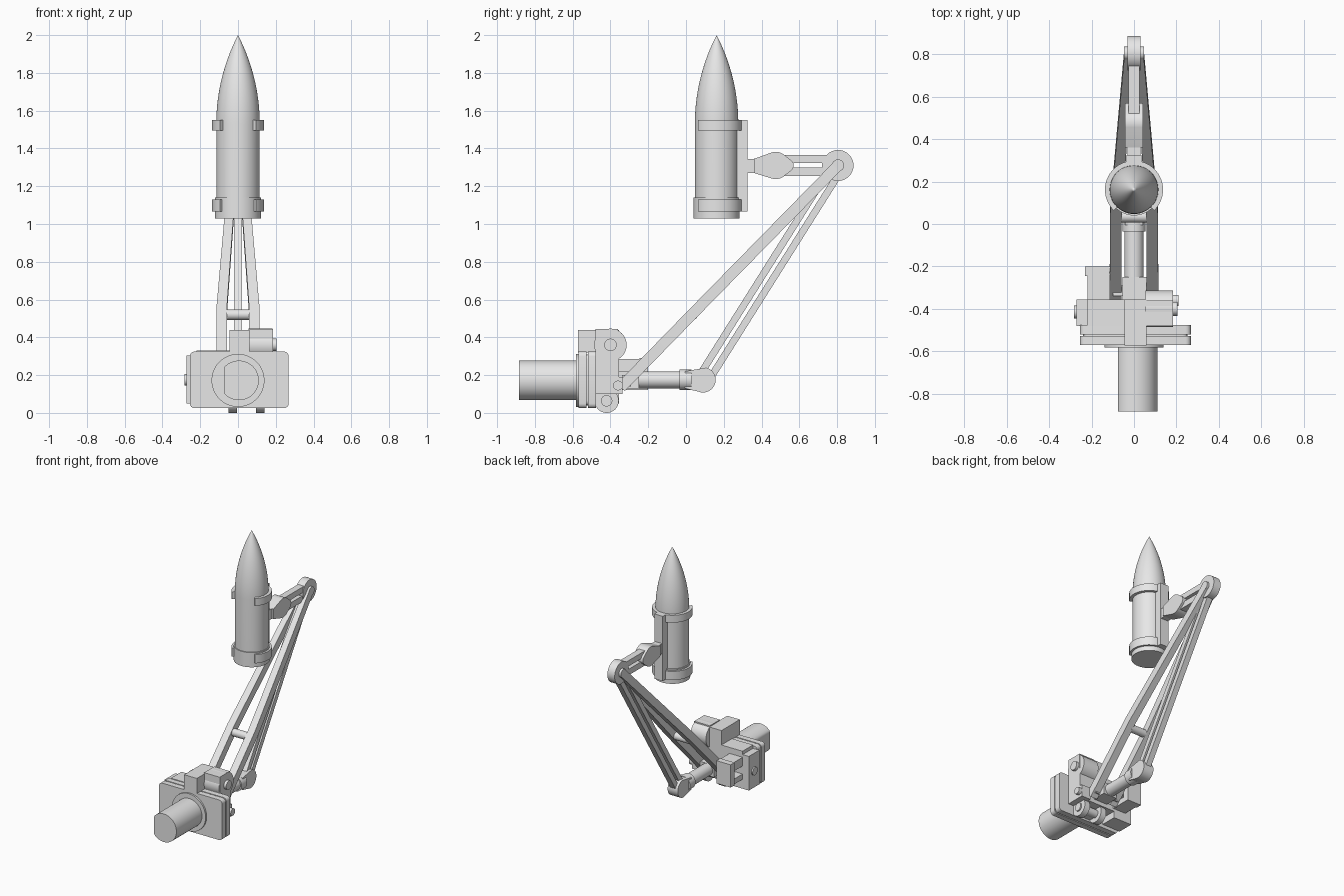
import bpy, bmesh, math
from mathutils import Vector

if "Cube" in bpy.data.objects:
    bpy.data.objects.remove(bpy.data.objects["Cube"], do_unlink=True)

grey = bpy.data.materials.new("plain_grey")
grey.use_nodes = True
grey.diffuse_color = (0.8, 0.8, 0.8, 1)
grey.node_tree.nodes["Principled BSDF"].inputs["Base Color"].default_value = (0.8, 0.8, 0.8, 1)


def finish(name, bm):
    bmesh.ops.recalc_face_normals(bm, faces=bm.faces)
    mesh = bpy.data.meshes.new(name)
    bm.to_mesh(mesh)
    bm.free()
    mesh.materials.append(grey)
    obj = bpy.data.objects.new(name, mesh)
    bpy.context.collection.objects.link(obj)
    bpy.ops.object.select_all(action='DESELECT')
    obj.select_set(True)
    bpy.context.view_layer.objects.active = obj
    bpy.ops.object.shade_smooth_by_angle(angle=math.radians(30))
    return obj


def prism(name, axis, pts, a, b):
    """Extrude a flat outline along an axis from a to b."""
    def place(p, t):
        return {'x': (t, p[0], p[1]), 'y': (p[0], t, p[1]), 'z': (p[0], p[1], t)}[axis]
    bm = bmesh.new()
    face = bm.faces.new([bm.verts.new(place(p, a)) for p in pts])
    ext = bmesh.ops.extrude_face_region(bm, geom=[face])
    shift = Vector(place((0, 0), b - a))
    bmesh.ops.translate(bm, vec=shift, verts=[v for v in ext["geom"] if isinstance(v, bmesh.types.BMVert)])
    return finish(name, bm)


def arc(c, r, start, end, n=48):
    angles = [math.radians(start + (end - start) * i / n) for i in range(n + 1)]
    return [(c[0] + r * math.cos(t), c[1] + r * math.sin(t)) for t in angles]


def cyl(name, axis, c, r, a, b):
    return prism(name, axis, arc(c, r, 0, 360)[:-1], a, b)


def box(name, x, y, z):
    return prism(name, 'x', [(y[0], z[0]), (y[1], z[0]), (y[1], z[1]), (y[0], z[1])], *x)


def sweep(name, sections, thick):
    """Bar following (y, z, x_min, x_max) sections in a straight side-on line."""
    d = Vector(sections[-1][:2]) - Vector(sections[0][:2])
    n = Vector((-d.y, d.x)).normalized() * thick / 2
    bm = bmesh.new()
    rings = []
    for y, z, x0, x1 in sections:
        rings.append([bm.verts.new((x, y + s * n.x, z + s * n.y))
                      for x, s in ((x0, -1), (x1, -1), (x1, 1), (x0, 1))])
    for r0, r1 in zip(rings, rings[1:]):
        for i in range(4):
            j = (i + 1) % 4
            bm.faces.new((r0[i], r0[j], r1[j], r1[i]))
    bm.faces.new(rings[0])
    bm.faces.new(rings[-1])
    return finish(name, bm)


# Pointed shell: straight body with a tangent ogive nose
R, L, AXIS = 0.115, 0.47, (0, 0.162)
rho = (R * R + L * L) / (2 * R)
profile = [(0, 1.03), (0.122, 1.03), (0.122, 1.14), (R, 1.14)]
for i in range(25):
    d = L * i / 24
    profile.append((max(0, math.sqrt(rho * rho - d * d) + R - rho), 2 - L + d))
bm = bmesh.new()
verts = [bm.verts.new((r, 0, z)) for r, z in profile]
edges = [bm.edges.new(p) for p in zip(verts, verts[1:])]
bmesh.ops.spin(bm, geom=verts + edges, axis=(0, 0, 1), cent=(0, 0, 0), angle=math.tau, steps=48)
bmesh.ops.remove_doubles(bm, verts=bm.verts, dist=0.0002)
bmesh.ops.translate(bm, vec=(*AXIS, 0), verts=bm.verts)
finish("shell", bm)

# Open clips, the rail and the bracket behind the shell
clip = arc(AXIS, 0.137, -46, 226) + arc(AXIS, 0.112, 226, -46)
for name, z0, z1 in (("upper_clip", 1.495, 1.55), ("lower_clip", 1.065, 1.13)):
    prism(name, 'z', clip, z0, z1)
box("rail", (-0.035, 0.035), (0.27, 0.325), (1.065, 1.55))
box("rail_bracket", (-0.03, 0.03), (0.32, 0.38), (1.27, 1.345))

# Upper link: teardrop pivot, twin bars, elbow knuckle
ELBOW = (0.805, 1.31)
pivot = [(0.36, 1.345), (0.36, 1.27)] + arc((0.475, 1.31), 0.072, -105, -50, 8) \
    + arc((0.535, 1.31), 0.035, -50, 50, 10) + arc((0.475, 1.31), 0.072, 50, 105, 8)
prism("link_pivot", 'x', pivot, -0.042, 0.042)
for name, z0, z1 in (("upper_link_bar", 1.322, 1.365), ("lower_link_bar", 1.255, 1.3)):
    box(name, (-0.025, 0.025), (0.5, 0.8), (z0, z1))
box("link_web", (-0.025, 0.025), (0.72, 0.8), (1.26, 1.36))
cyl("elbow_knuckle", 'x', ELBOW, 0.082, -0.03, 0.03)
cyl("elbow_pin", 'x', ELBOW, 0.032, -0.047, 0.047)

# Pair of main arms that converge on the elbow, with cross pieces
for side, s in (("left", 1), ("right", -1)):
    sections = [(-0.345, 0.135, 0.058, 0.115), (0.06, 0.55, 0.058, 0.113), (*ELBOW, 0.003, 0.046)]
    sweep(side + "_main_arm", [(y, z, s * a, s * b) for y, z, a, b in sections], 0.058)
cyl("arm_cross_rod", 'x', (0.035, 0.52), 0.028, -0.065, 0.065)
box("arm_cross_bar", (-0.1, 0.1), (-0.34, -0.29), (0.14, 0.2))

# Twin-bar rear strut and its lower knuckle
FOOT = (0.09, 0.175)
d = Vector(ELBOW) - Vector(FOOT)
n = Vector((-d.y, d.x)).normalized() * 0.028
for name, s in (("front_strut_bar", 1), ("rear_strut_bar", -1)):
    sweep(name, [(p[0] + s * n.x, p[1] + s * n.y, -0.022, 0.022) for p in (FOOT, ELBOW)], 0.037)
foot = arc(FOOT, 0.067, -110, 75, 24) + [(-0.005, 0.22), (-0.005, 0.13)]
prism("foot_knuckle", 'x', foot, -0.042, 0.042)

# Piston joining the base to the strut foot
cyl("piston", 'y', (0, 0.175), 0.045, -0.4, 0)
cyl("piston_collar", 'y', (0, 0.175), 0.055, -0.035, 0.03)
box("piston_socket", (-0.055, 0.06), (-0.36, -0.25), (0.13, 0.22))

# Layered mounting plates with clipped corners
def plate(name, inset, y0, y1):
    x0, x1, z0, z1, c = -0.255 + inset, 0.268 - inset, 0.025 + inset, 0.325 - inset, 0.025
    pts = arc((x1 - c, z1 - c), c, 0, 90, 4) + arc((x0 + c, z1 - c), c, 90, 180, 4) \
        + arc((x0 + c, z0 + c), c, 180, 270, 4) + arc((x1 - c, z0 + c), c, 270, 360, 4)
    prism(name, 'y', pts, y0, y1)

plate("front_plate", 0, -0.57, -0.528)
plate("plate_spacer", 0.015, -0.53, -0.518)
plate("rear_plate", 0, -0.52, -0.477)
cyl("motor_flange", 'y', (0, 0.172), 0.14, -0.583, -0.56)
motor = [(max(x, -0.075), z) for x, z in arc((0.005, 0.172), 0.105, 0, 360)[:-1]]
prism("motor", 'y', motor, -0.885, -0.57)

# Gear housing behind the plates
box("housing", (-0.22, 0.185), (-0.48, -0.355), (0.1, 0.33))
box("side_housing", (-0.272, -0.12), (-0.48, -0.355), (0.05, 0.305))
cyl("side_pin", 'x', (-0.415, 0.175), 0.03, -0.282, -0.2)
box("top_spine", (-0.045, 0.06), (-0.572, -0.355), (0.32, 0.438))
box("top_block", (0.055, 0.185), (-0.48, -0.36), (0.3, 0.445))
cyl("top_drum", 'x', (-0.4, 0.36), 0.086, 0.055, 0.183)
cyl("top_drum_pin", 'x', (-0.4, 0.36), 0.033, 0.1, 0.205)
for name, x0, x1 in (("right_lower_lug", -0.05, -0.005), ("left_lower_lug", 0.095, 0.14)):
    cyl(name, 'x', (-0.42, 0.064), 0.064, x0, x1)
cyl("lower_lug_pin", 'x', (-0.42, 0.064), 0.03, -0.06, 0.15)
box("lower_lug_base", (-0.05, 0.14), (-0.48, -0.42), (0.04, 0.12))

# Side clevis and a small stop block
box("clevis_arm", (-0.22, -0.112), (-0.36, -0.24), (0.22, 0.285))
box("clevis_arm_lower", (-0.22, -0.112), (-0.36, -0.24), (0.12, 0.16))
box("clevis_end", (-0.23, -0.112), (-0.246, -0.2), (0.12, 0.29))
box("stop_block", (0.11, 0.185), (-0.385, -0.335), (0.1, 0.19))
cyl("stop_pin", 'x', (-0.36, 0.145), 0.026, 0.15, 0.21)
